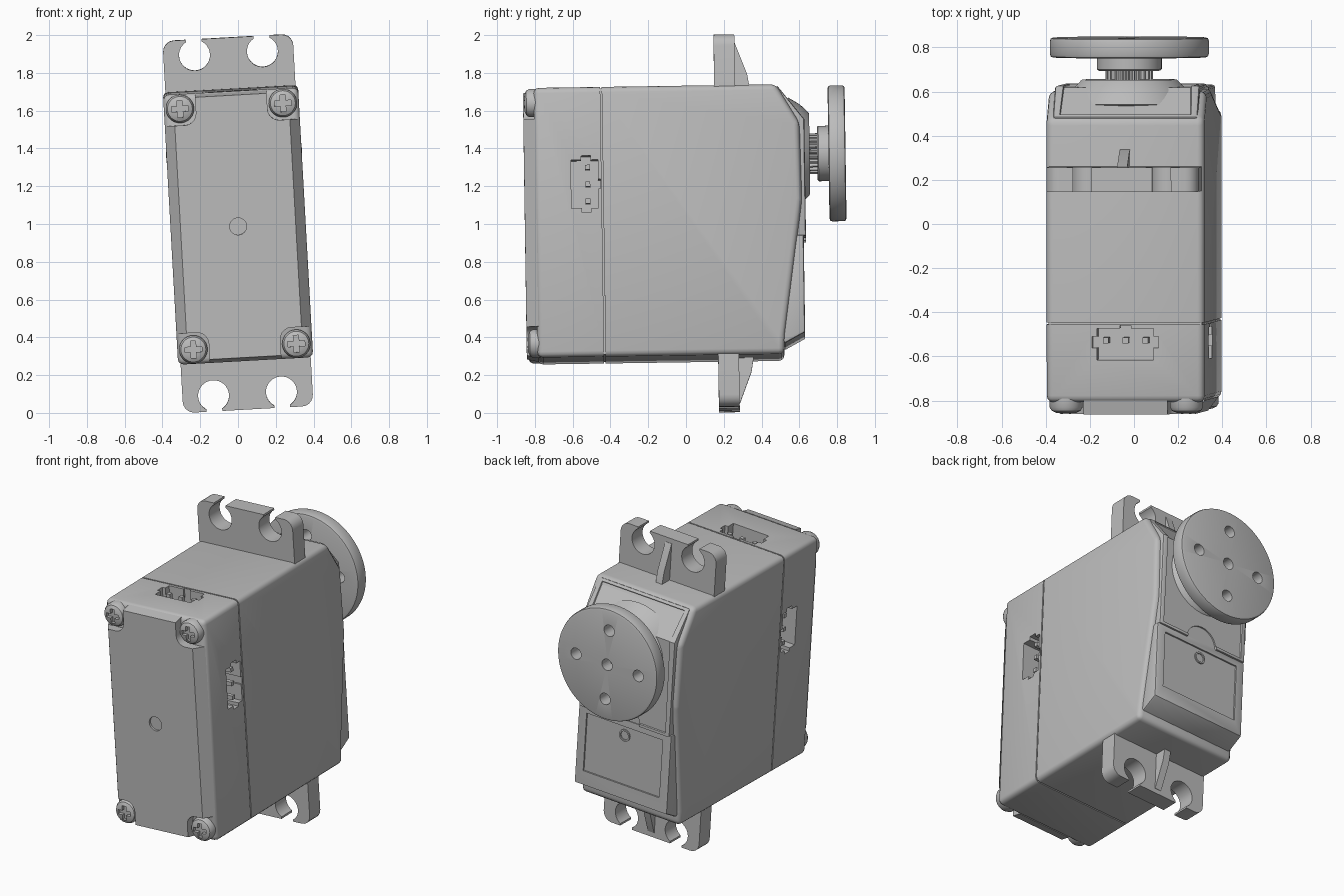
import bpy, bmesh, math
from mathutils import Matrix, Vector

if "Cube" in bpy.data.objects:
    bpy.data.objects.remove(bpy.data.objects["Cube"])

grey = bpy.data.materials.new("plain grey")
grey.use_nodes = True
COLOUR = (0.5, 0.5, 0.5, 1)
grey.diffuse_color = COLOUR
grey.node_tree.nodes["Principled BSDF"].inputs["Base Color"].default_value = COLOUR

parts = []


def finish(name, bm):
    bmesh.ops.recalc_face_normals(bm, faces=bm.faces)
    mesh = bpy.data.meshes.new(name)
    bm.to_mesh(mesh)
    bm.free()
    mesh.materials.append(grey)
    obj = bpy.data.objects.new(name, mesh)
    bpy.context.collection.objects.link(obj)
    parts.append(obj)
    return obj


def prism(name, pts, axis, a, b, bevel=0, rule=None, segs=3, edit=None):
    """Extrude a 2D outline along x (pts are y, z) or along y (pts are x, z)."""
    bm = bmesh.new()
    place = (lambda p: (a, p[0], p[1])) if axis == "x" else (lambda p: (p[0], a, p[1]))
    face = bm.faces.new([bm.verts.new(place(p)) for p in pts])
    new = bmesh.ops.extrude_face_region(bm, geom=[face])["geom"]
    shift = Vector((b - a, 0, 0)) if axis == "x" else Vector((0, b - a, 0))
    bmesh.ops.translate(bm, vec=shift, verts=[v for v in new if isinstance(v, bmesh.types.BMVert)])
    bmesh.ops.recalc_face_normals(bm, faces=bm.faces)
    if bevel:
        edges = [e for e in bm.edges if rule is None or rule(e.verts[0].co, e.verts[1].co)]
        bmesh.ops.bevel(bm, geom=edges, offset=bevel, segments=segs, profile=0.5, affect="EDGES")
    if edit:
        bm.normal_update()
        edit(bm)
    return finish(name, bm)


def box(name, p, q):
    lo, hi = [min(c) for c in zip(p, q)], [max(c) for c in zip(p, q)]
    outline = [(lo[0], lo[2]), (hi[0], lo[2]), (hi[0], hi[2]), (lo[0], hi[2])]
    return prism(name, outline, "y", lo[1], hi[1])


def lathe(name, profile, x=0, z=0, steps=48):
    """Spin a (radius, y) profile around a line parallel to y."""
    bm = bmesh.new()
    vs = [bm.verts.new((r, y, 0)) for r, y in profile]
    edges = [bm.edges.new(pair) for pair in zip(vs, vs[1:])]
    bmesh.ops.spin(bm, geom=vs + edges, cent=(0, 0, 0), axis=(0, 1, 0), angle=math.tau, steps=steps)
    bmesh.ops.remove_doubles(bm, verts=bm.verts, dist=1e-5)
    bmesh.ops.translate(bm, vec=(x, 0, z), verts=bm.verts)
    return finish(name, bm)


def rod(name, r, y0, y1, x=0, z=0, steps=32):
    return lathe(name, [(0, y0), (r, y0), (r, y1), (0, y1)], x, z, steps)


def cut(obj, cutters):
    bpy.context.view_layer.objects.active = obj
    for c in cutters:
        c.hide_render = True
        mod = obj.modifiers.new("cut", "BOOLEAN")
        mod.operation, mod.solver, mod.object = "DIFFERENCE", "EXACT", c
        bpy.ops.object.modifier_apply(modifier=mod.name)
        parts.remove(c)
        bpy.data.objects.remove(c)


W, H, SEAM = 0.358, 0.715, -0.44


def off_seam(p, q):
    return not (abs(p.y - SEAM) < 0.02 and abs(q.y - SEAM) < 0.02)


# Main case and the thin core that shows in the seam
case = prism("main_case", [(SEAM + 0.004, -H), (0.51, -H), (0.512, -0.63), (0.615, 0.1),
                           (0.608, 0.51), (0.486, H), (SEAM + 0.004, H)],
             "x", -W, W, 0.03, off_seam)
box("seam_core", (-W + 0.01, SEAM - 0.01, -H + 0.01), (W - 0.01, SEAM + 0.01, H - 0.01))


# Front cover: box with a notched, chamfered front panel
cover = prism("front_cover", [(-W, -H), (W, -H), (W, H), (-W, H)], "y", SEAM - 0.004, -0.797,
              0.03, off_seam)
NX, NZ, R = 0.19, 0.55, 0.06
quarter = [(W - 0.006, NZ)]
for i in range(6):
    t = i / 5 * math.pi / 2
    quarter.append((NX + R - R * math.sin(t), NZ + R - R * math.cos(t)))
quarter.append((NX, H - 0.006))
panel_pts = quarter + [(-x, z) for x, z in reversed(quarter)]
panel_pts += [(-x, -z) for x, z in quarter] + [(x, -z) for x, z in reversed(quarter)]


def chamfer_front(bm):
    for v in bm.verts:
        if v.co.y < -0.82:
            if abs(v.co.x) > 0.34:
                v.co.x = math.copysign(0.305, v.co.x)
            if abs(v.co.z) > 0.7:
                v.co.z = math.copysign(0.695, v.co.z)


panel = prism("front_panel", panel_pts, "y", -0.79, -0.853, edit=chamfer_front)
cut(panel, [rod("dimple_cutter", 0.045, -0.9, -0.84)])

# Four cross-head screws
for sx in (-1, 1):
    for sz in (-1, 1):
        x, z = sx * 0.273, sz * 0.638
        screw = lathe("cover_screw", [(0, -0.78), (0.075, -0.78), (0.075, -0.82), (0.066, -0.836),
                                      (0.045, -0.846), (0, -0.85)], x, z, 32)
        cut(screw, [box("slot_cutter", (x - a, -0.9, z - b), (x + a, -0.825, z + b))
                    for a, b in ((0.045, 0.014), (0.014, 0.045))])

# Three pin sockets: both sides and the top
sockets = [("left", lambda u, v, w: (W + w, v, 0.2 + u)),
           ("right", lambda u, v, w: (-W - w, v, 0.2 + u)),
           ("top", lambda u, v, w: (u, v, H + w))]
for label, at in sockets:
    shapes = [(-0.128, 0.128, -0.605, -0.462), (-0.15, 0.15, -0.55, -0.5), (-0.025, 0.025, -0.5, -0.45)]
    cut(cover, [box("socket_cutter", at(u0, v0, -0.12), at(u1, v1, 0.05)) for u0, u1, v0, v1 in shapes])
    for u in (-0.09, 0, 0.09):
        box(label + "_socket_pin", at(u - 0.013, -0.53, -0.13), at(u + 0.013, -0.504, -0.02))

# Mounting ears with open holes, each with a gusset
for s, label in ((1, "top"), (-1, "bottom")):
    def at_corner(p, q):
        return abs(p.y - q.y) > 0.05 and abs(p.z) > 0.9
    ear = prism(label + "_mounting_ear", [(-0.345, 0.68 * s), (0.345, 0.68 * s),
                                          (0.345, 0.986 * s), (-0.345, 0.986 * s)],
                "y", 0.16, 0.27, 0.06, at_corner, 5)
    for x in (-0.18, 0.18):
        cut(ear, [rod("hole_cutter", 0.082, 0.1, 0.35, x, 0.903 * s),
                  box("gap_cutter", (x - 0.042, 0.1, 0.9 * s), (x + 0.042, 0.35, 1.1 * s))])
    prism(label + "_gusset", [(0.25, 0.69 * s), (0.352, 0.69 * s), (0.335, 0.79 * s),
                              (0.272, 0.955 * s), (0.25, 0.955 * s)], "x", -0.023, 0.023)


# Back panels: rimmed upper plate with an arch, lower plate with a recessed field
def along_side(p, q):
    return abs(p.x - q.x) < 1e-4


def rim(bm):
    faces = [f for f in bm.faces if f.normal.y > 0.3 and abs(f.normal.x) < 0.1 and f.calc_area() > 0.03]
    bmesh.ops.inset_region(bm, faces=faces, thickness=0.025, depth=0)
    bmesh.ops.inset_region(bm, faces=faces, thickness=0.004, depth=-0.008)


upper = prism("upper_back_plate", [(0.45, 0.69), (0.495, 0.706), (0.634, 0.53), (0.634, -0.09),
                                   (0.55, -0.09), (0.45, 0.5)],
              "x", -0.328, 0.328, 0.012, along_side, 2, rim)
cut(upper, [rod("arch_cutter", 0.11, 0.617, 0.7, 0, -0.09)])
lower = prism("lower_back_plate", [(0.48, -0.655), (0.52, -0.655), (0.622, -0.6), (0.622, -0.085),
                                   (0.55, -0.085), (0.48, -0.5)],
              "x", -0.335, 0.335, 0.012, along_side, 2)
cut(lower, [box("field_cutter", (-0.275, 0.612, -0.51), (0.275, 0.7, -0.13))])
lathe("lower_plate_ring", [(0.028, 0.6), (0.028, 0.62), (0.038, 0.62), (0.038, 0.6)], 0, -0.19, 24)

# Output: conical boss, splined shaft, hub and drilled disc
AXIS = 0.363
lathe("shaft_boss", [(0, 0.5), (0.30, 0.55), (0.262, 0.612), (0.22, 0.655), (0.214, 0.66), (0, 0.66)], 0, AXIS)
teeth = []
for i in range(96):
    r = 0.108 if i % 4 < 2 else 0.094
    a = math.tau * i / 96
    teeth.append((r * math.cos(a), AXIS + r * math.sin(a)))
prism("splined_shaft", teeth, "y", 0.65, 0.71)
lathe("disc_hub", [(0, 0.70), (0.14, 0.70), (0.147, 0.707), (0.147, 0.77), (0, 0.77)], 0, AXIS)
disc = lathe("output_disc", [(0, 0.76), (0.345, 0.76), (0.356, 0.764), (0.36, 0.775), (0.36, 0.835),
                             (0.356, 0.846), (0.345, 0.85), (0, 0.85)], 0, AXIS, 72)
holes = [(0, 0)] + [(0.225 * math.cos(k * math.pi / 2), 0.225 * math.sin(k * math.pi / 2)) for k in range(4)]
cut(disc, [rod("disc_hole_cutter", 0.037, 0.7, 0.9, x, AXIS + z, 24) for x, z in holes])

# Smooth rounded surfaces and set the slight lean of the whole assembly
lean = (Matrix.Translation((0, 0, 1)) @ Matrix.Rotation(math.radians(-3.2), 4, "Y")
        @ Matrix.Rotation(math.radians(0.85), 4, "X"))
bpy.ops.object.select_all(action="DESELECT")
for obj in parts:
    obj.data.transform(lean)
    obj.select_set(True)
bpy.context.view_layer.objects.active = parts[0]
bpy.ops.object.shade_smooth_by_angle(angle=math.radians(32))
